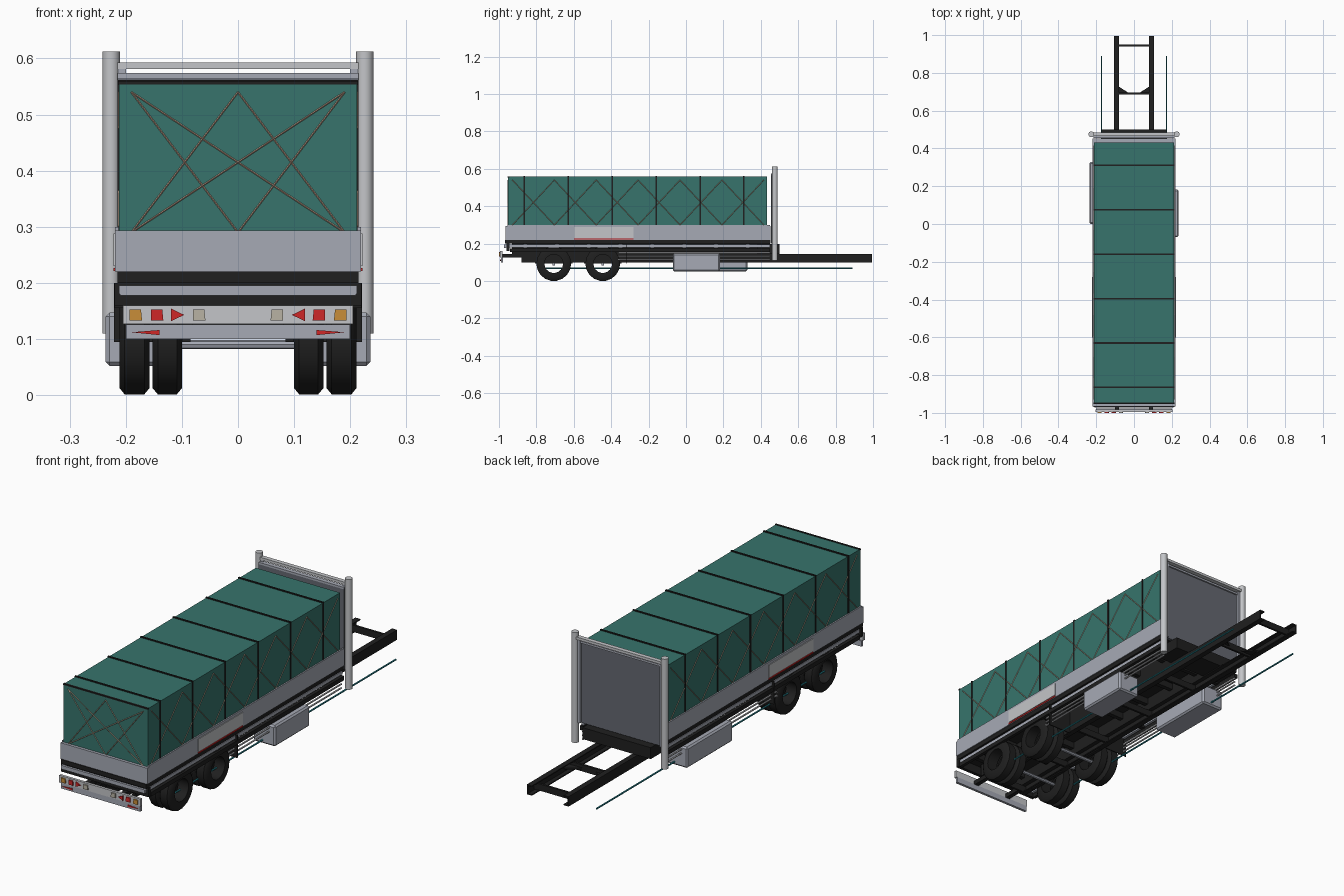
import bpy, bmesh, math
from mathutils import Vector

if "Cube" in bpy.data.objects:
    bpy.data.objects.remove(bpy.data.objects["Cube"])


def material(name, r, g, b):
    m = bpy.data.materials.new(name)
    m.diffuse_color = (r, g, b, 1)
    m.use_nodes = True
    m.node_tree.nodes["Principled BSDF"].inputs["Base Color"].default_value = m.diffuse_color
    return m


GREEN = material("tarp green", 0.038, 0.175, 0.15)
BLACK = material("chassis black", 0.014, 0.014, 0.014)
ROPE = material("rope tan", 0.55, 0.38, 0.28)
GREY = material("board grey", 0.38, 0.40, 0.46)
LIGHT = material("light grey", 0.55, 0.56, 0.58)
PANEL = material("panel dark grey", 0.13, 0.14, 0.165)
RED = material("lamp red", 0.62, 0.02, 0.02)
AMBER = material("lamp amber", 0.58, 0.27, 0.04)
CREAM = material("lamp cream", 0.48, 0.45, 0.37)
TEAL = material("pipe teal", 0.02, 0.25, 0.30)


def finish(bm, name, mat, smooth=False):
    bmesh.ops.recalc_face_normals(bm, faces=bm.faces)
    me = bpy.data.meshes.new(name)
    bm.to_mesh(me)
    bm.free()
    me.materials.append(mat)
    ob = bpy.data.objects.new(name, me)
    bpy.context.collection.objects.link(ob)
    if smooth:
        bpy.context.view_layer.objects.active = ob
        ob.select_set(True)
        bpy.ops.object.shade_smooth_by_angle(angle=math.radians(40))
        ob.select_set(False)
    return ob


def box(name, mat, x0, x1, y0, y1, z0, z1, bevel=0):
    bm = bmesh.new()
    bmesh.ops.create_cube(bm, size=1)
    for v in bm.verts:
        v.co = ((x0 + x1) / 2 + v.co.x * (x1 - x0),
                (y0 + y1) / 2 + v.co.y * (y1 - y0),
                (z0 + z1) / 2 + v.co.z * (z1 - z0))
    if bevel:
        bmesh.ops.bevel(bm, geom=bm.edges[:], offset=bevel, segments=1, affect='EDGES')
    return finish(bm, name, mat)


def side_box(name, mat, x0, x1, *rest):
    box(name + "_right", mat, x0, x1, *rest)
    box(name + "_left", mat, -x1, -x0, *rest)


def rod(name, mat, a, b, r, sides=6):
    a, b = Vector(a), Vector(b)
    bm = bmesh.new()
    bmesh.ops.create_cone(bm, cap_ends=True, segments=sides, radius1=r, radius2=r,
                          depth=(b - a).length)
    q = (b - a).to_track_quat('Z', 'Y')
    for v in bm.verts:
        v.co = q @ v.co + (a + b) / 2
    return finish(bm, name, mat, sides > 6)


def prism(name, mat, pts, axis, d0, d1):
    """Extrude a 2D outline: axis 'y' uses (x, z), axis 'z' uses (x, y)."""
    bm = bmesh.new()
    put = (lambda p, d: (p[0], d, p[1])) if axis == 'y' else (lambda p, d: (p[0], p[1], d))
    lo = [bm.verts.new(put(p, d0)) for p in pts]
    hi = [bm.verts.new(put(p, d1)) for p in pts]
    bm.faces.new(lo)
    bm.faces.new(hi)
    for i in range(len(pts)):
        j = (i + 1) % len(pts)
        bm.faces.new((lo[i], lo[j], hi[j], hi[i]))
    return finish(bm, name, mat)


def tyre(name, x0, x1, cy, cz=0.093, n=18):
    prof = [(0.05, x0), (0.082, x0), (0.093, x0 + 0.009), (0.093, x1 - 0.009),
            (0.082, x1), (0.05, x1)]
    bm = bmesh.new()
    rings = []
    for k in range(n):
        t = 2 * math.pi * k / n
        rings.append([bm.verts.new((x, cy + r * math.cos(t), cz + r * math.sin(t)))
                      for r, x in prof])
    for k in range(n):
        a, b = rings[k], rings[(k + 1) % n]
        for i in range(len(prof)):
            j = (i + 1) % len(prof)
            bm.faces.new((a[i], a[j], b[j], b[i]))
    return finish(bm, name, BLACK, True)


# Cargo body: tarp, side boards, floor
box("tarp_cover", GREEN, -0.212, 0.212, -0.952, 0.432, 0.25, 0.558)
box("drop_side_boards", GREY, -0.219, 0.219, -0.965, 0.453, 0.22, 0.293)
side_box("board_top_edge", GREY, 0.213, 0.219, -0.955, 0.45, 0.29, 0.3)
box("load_floor", BLACK, -0.215, 0.215, -0.968, 0.453, 0.2, 0.22)
side_box("floor_side_strip", GREY, 0.2, 0.212, -0.97, 0.45, 0.18, 0.195)
side_box("floor_side_rail", BLACK, 0.205, 0.22, -0.94, 0.45, 0.155, 0.174)
box("floor_rear_strip", GREY, -0.21, 0.21, -0.972, -0.962, 0.178, 0.195)
box("rear_cross_beam", BLACK, -0.22, 0.22, -0.96, -0.945, 0.16, 0.2)
side_box("side_plate", LIGHT, 0.217, 0.222, -0.6, -0.28, 0.23, 0.288)
side_box("side_reflector", RED, 0.217, 0.222, -0.6, -0.28, 0.221, 0.227)

# Straps over the tarp
for i in range(6):
    y = -0.865 + 0.235 * i
    box(f"strap_top_{i}", BLACK, -0.214, 0.214, y - 0.004, y + 0.004, 0.556, 0.562)
    side_box(f"strap_side_{i}", BLACK, 0.21, 0.2145, y - 0.004, y + 0.004, 0.3, 0.562)
box("tarp_rear_hem", BLACK, -0.214, 0.214, -0.954, -0.945, 0.554, 0.56)

# Crossed ropes on the sides and rear
bay = 0.224
for i in range(6):
    y0 = -0.928 + bay * i
    for s in (-1, 1):
        x = s * 0.2125
        rod(f"side_rope_up_{i}", ROPE, (x, y0, 0.3), (x, y0 + bay, 0.54), 0.0016, 4)
        rod(f"side_rope_down_{i}", ROPE, (x, y0, 0.54), (x, y0 + bay, 0.3), 0.0016, 4)
for x0, x1 in ((-0.19, 0.0), (0.0, 0.19), (-0.19, 0.19)):
    rod("rear_rope_up", ROPE, (x0, -0.9525, 0.29), (x1, -0.9525, 0.54), 0.0016, 4)
    rod("rear_rope_down", ROPE, (x0, -0.9525, 0.54), (x1, -0.9525, 0.29), 0.0016, 4)

# Headboard with round posts
for s in (-1, 1):
    rod("headboard_post", LIGHT, (s * 0.226, 0.475, 0.11), (s * 0.226, 0.475, 0.612), 0.0155, 16)
box("headboard_top_bar", LIGHT, -0.22, 0.22, 0.465, 0.485, 0.581, 0.593)
box("headboard_lower_bar", GREY, -0.215, 0.215, 0.455, 0.475, 0.565, 0.574)
box("headboard_panel", PANEL, -0.215, 0.215, 0.455, 0.468, 0.2, 0.568)
side_box("headboard_inner_post", GREY, 0.2, 0.215, 0.466, 0.478, 0.2, 0.581)

# Chassis rails (channel shaped) and cross members
for s in (-1, 1):
    c = [(0.08, 0.145), (0.105, 0.145), (0.105, 0.1), (0.08, 0.1),
         (0.08, 0.105), (0.1, 0.105), (0.1, 0.14), (0.08, 0.14)]
    prism("chassis_rail", BLACK, [(s * x, z) for x, z in c], 'y', -0.88, 0.995)
    prism("rail_gusset", BLACK, [(s * 0.1, 0.74), (s * 0.1, 0.69), (s * 0.03, 0.685),
                                 (s * 0.03, 0.695)], 'z', 0.118, 0.124)
for y in (-0.87, -0.58, -0.3, 0.0, 0.3, 0.69, 0.945):
    box("chassis_cross_member", BLACK, -0.1, 0.1, y - 0.005, y + 0.005, 0.108, 0.138)
for i in range(8):
    y = -0.86 + 0.17 * i
    box(f"floor_bearer_{i}", BLACK, -0.205, 0.205, y - 0.01, y + 0.01, 0.17, 0.2)
side_box("subframe_rail", BLACK, 0.08, 0.105, -0.93, 0.45, 0.145, 0.2)
box("front_support_block", BLACK, -0.172, 0.172, 0.38, 0.5, 0.145, 0.197)

# Axles and twin tyres
for n, y in (("rear", -0.707), ("front", -0.445)):
    rod(n + "_axle", GREY, (-0.15, y, 0.09), (0.15, y, 0.09), 0.008, 8)
    side_box(n + "_spring", BLACK, 0.085, 0.1, y - 0.1, y + 0.1, 0.095, 0.103)
    for s in (-1, 1):
        for a, b in ((0.1, 0.152), (0.158, 0.211)):
            tyre(n + "_tyre", min(s * a, s * b), max(s * a, s * b), y)
side_box("mud_flap", BLACK, 0.105, 0.221, -0.322, -0.317, 0.095, 0.2)

# Tool boxes, side guards and long pipes
box("tool_box_right", GREY, 0.125, 0.236, -0.07, 0.182, 0.052, 0.147, 0.007)
box("tool_box_left", GREY, -0.236, -0.125, 0.0, 0.328, 0.052, 0.147, 0.007)
for s in (-1, 1):
    for z in (0.115, 0.133, 0.15):
        rod("side_guard", LIGHT, (s * 0.205, -0.36, z), (s * 0.205, 0.45, z), 0.004, 6)
    rod("long_pipe", TEAL, (s * 0.172, -0.76, 0.068), (s * 0.172, 0.89, 0.068), 0.004, 6)

# Rear bumper with lamps
box("rear_bumper", LIGHT, -0.205, 0.205, -0.994, -0.982, 0.127, 0.16)
box("rear_lower_bumper", GREY, -0.2, 0.2, -0.99, -0.978, 0.1, 0.126)
side_box("bumper_bracket", BLACK, 0.08, 0.1, -0.982, -0.87, 0.125, 0.145)
quad = [(-0.011, -0.01), (0.011, -0.01), (0.011, 0.01), (-0.009, 0.01)]
tri = [(-0.012, 0), (0.011, -0.011), (0.011, 0.011)]
for s in (-1, 1):
    for x, mat, shape in ((0.182, AMBER, quad), (0.144, RED, quad),
                          (0.108, RED, tri), (0.069, CREAM, quad)):
        prism("rear_lamp", mat, [(s * (x + px), 0.143 + pz) for px, pz in shape],
              'y', -1.0, -0.993)
    prism("rear_reflector", RED, [(s * 0.19, 0.112), (s * 0.14, 0.107), (s * 0.14, 0.116)],
          'y', -0.994, -0.989)
